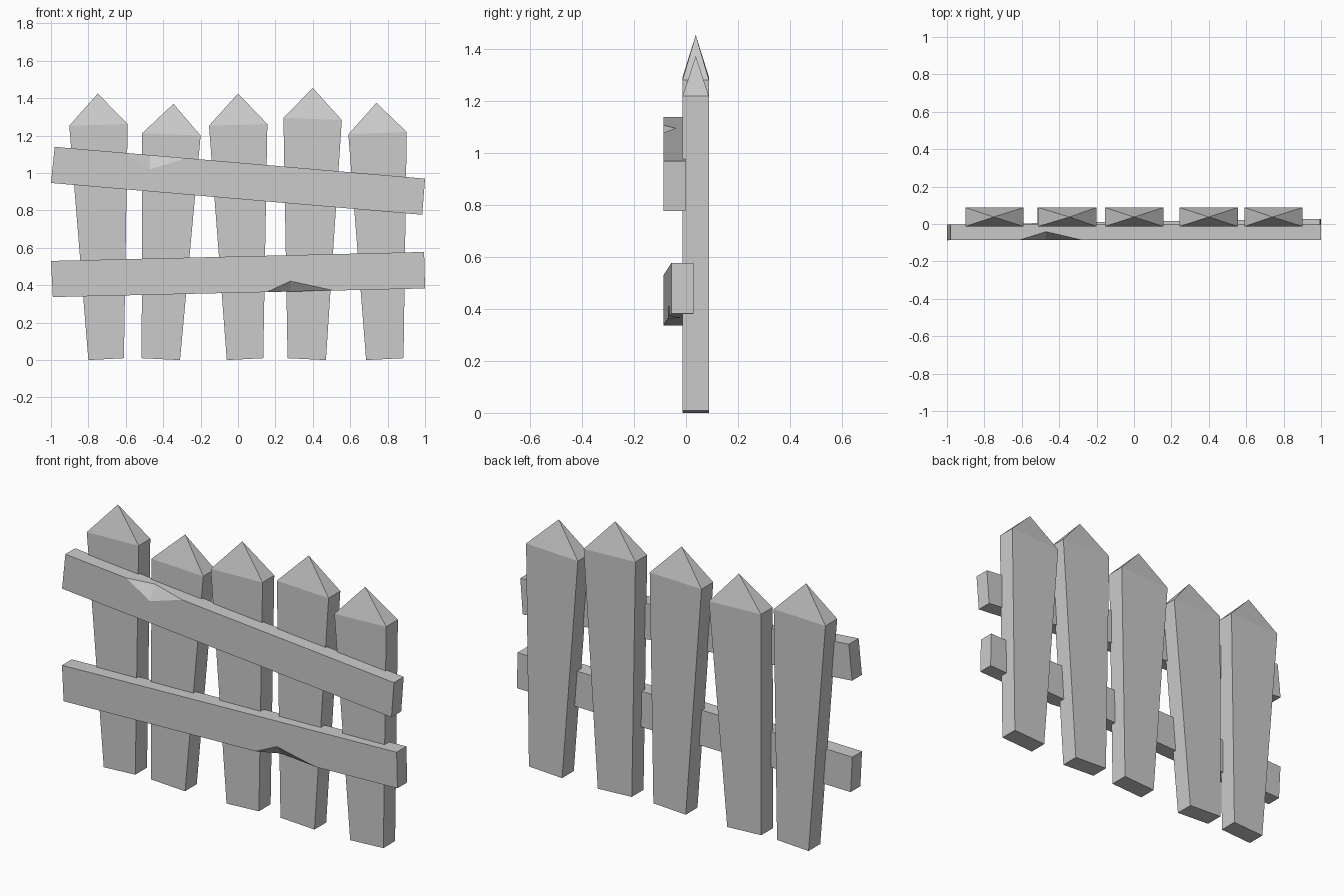
import bpy, bmesh
from mathutils import Vector

if "Cube" in bpy.data.objects:
    bpy.data.objects.remove(bpy.data.objects["Cube"])


def make_object(name, verts, faces):
    bm = bmesh.new()
    vs = [bm.verts.new(v) for v in verts]
    for f in faces:
        bm.faces.new([vs[i] for i in f])
    bmesh.ops.recalc_face_normals(bm, faces=bm.faces)
    mesh = bpy.data.meshes.new(name)
    bm.to_mesh(mesh)
    bm.free()
    obj = bpy.data.objects.new(name, mesh)
    bpy.context.collection.objects.link(obj)
    return obj


def picket(name, bl, br, tr, tl, tip, y0=-0.013, y1=0.088):
    outline = [bl, br, tr, tl]
    verts = [(x, y, z) for y in (y0, y1) for x, z in outline]
    verts.append((tip[0], (y0 + y1) / 2, tip[1]))
    faces = [(0, 1, 2, 3), (4, 5, 6, 7), (0, 1, 5, 4), (1, 2, 6, 5), (3, 0, 4, 7),
             (3, 2, 8), (2, 6, 8), (6, 7, 8), (7, 3, 8)]
    return make_object(name, verts, faces)


def rail(name, corners, y_left, y_right, depth, t_start, t_end, chip_front, chip_depth):
    # corners 0-1 form the chipped front edge
    def at(x, z, dy=0.0):
        return Vector((x, y_left + (y_right - y_left) * (x + 1) / 2 + dy, z))

    front = [at(x, z) for x, z in corners]
    back = [at(x, z, depth) for x, z in corners]
    start = front[0].lerp(front[1], t_start)
    end = front[0].lerp(front[1], t_end)
    on_front = at(*chip_front)
    t_mid = (chip_front[0] - front[0].x) / (front[1].x - front[0].x)
    on_side = front[0].lerp(front[1], t_mid) + Vector((0, chip_depth, 0))
    verts = front + back + [start, end, on_front, on_side]
    faces = [(0, 8, 10, 9, 1, 2, 3), (7, 6, 5, 4), (0, 4, 5, 1, 9, 11, 8),
             (8, 11, 10), (11, 9, 10),
             (1, 5, 6, 2), (2, 6, 7, 3), (3, 7, 4, 0)]
    return make_object(name, verts, faces)


# Pointed pickets: bottom left, bottom right, top right, top left, tip
pickets = [
    ((-0.80, 0.0), (-0.61, 0.01), (-0.59, 1.262), (-0.902, 1.253), (-0.75, 1.425)),
    ((-0.515, 0.01), (-0.31, 0.0), (-0.20, 1.20), (-0.513, 1.212), (-0.345, 1.37)),
    ((-0.06, 0.0), (0.135, 0.01), (0.157, 1.262), (-0.155, 1.253), (0.0, 1.425)),
    ((0.265, 0.01), (0.47, 0.0), (0.555, 1.283), (0.243, 1.295), (0.40, 1.455)),
    ((0.685, 0.0), (0.885, 0.01), (0.902, 1.22), (0.59, 1.207), (0.74, 1.375)),
]
for i, p in enumerate(pickets):
    picket(f"picket_{i + 1}", *p)

# Slanted upper rail with a chip in its top edge
rail("upper_rail", [(-0.98, 1.14), (1.0, 0.97), (0.985, 0.777), (-1.0, 0.947)],
     -0.086, -0.086, 0.084, 0.185, 0.355, (-0.47, 1.02), 0.045)

# Lower rail, turned slightly, with a chip in its bottom edge
rail("lower_rail", [(-0.99, 0.337), (1.0, 0.383), (0.995, 0.578), (-1.0, 0.53)],
     -0.087, -0.056, 0.084, 0.575, 0.755, (0.28, 0.422), 0.045)
